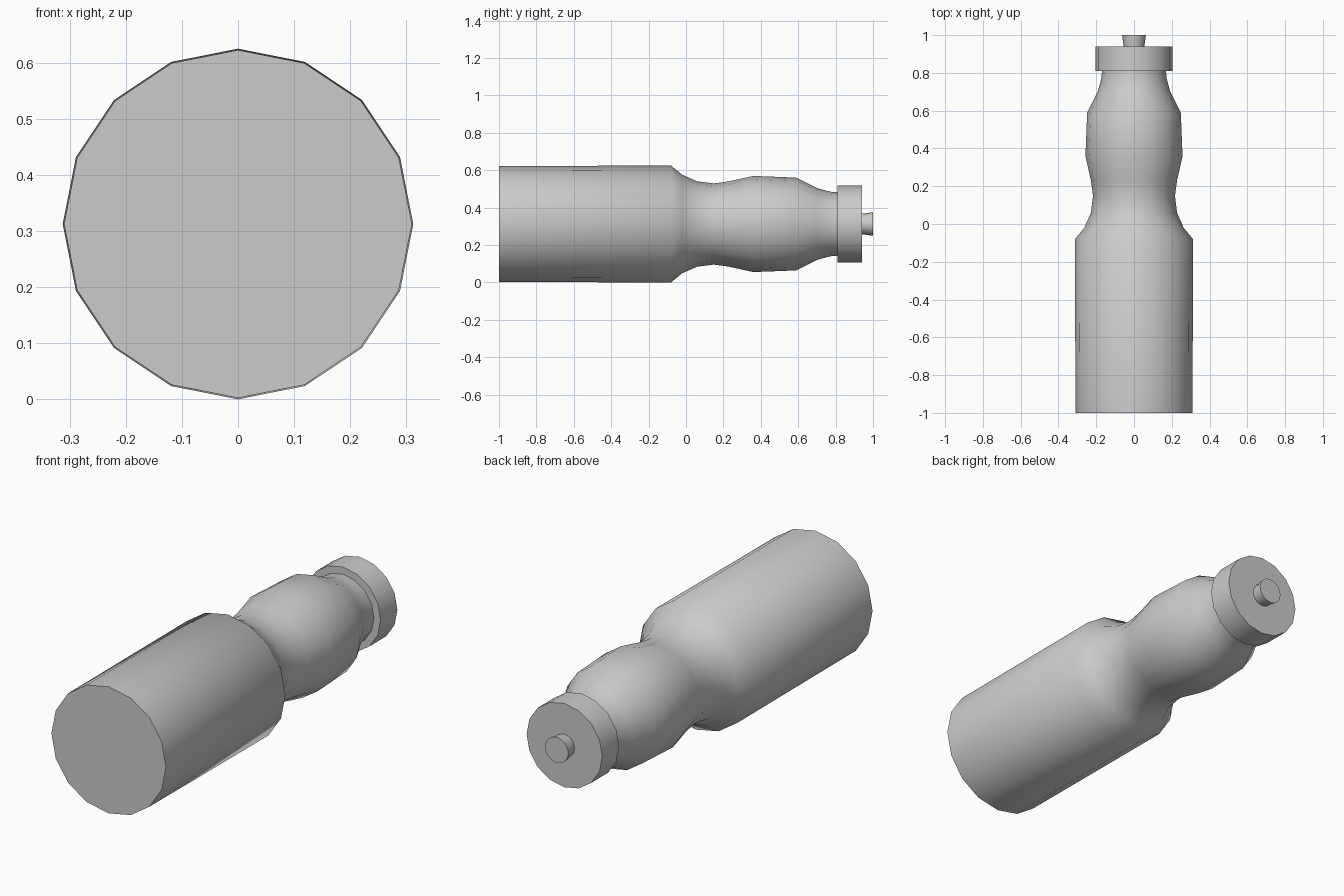
import bpy
import bmesh
from math import cos, sin, tau, radians

if "Cube" in bpy.data.objects:
    bpy.data.objects.remove(bpy.data.objects["Cube"], do_unlink=True)

SIDES = 16
AXIS_Z = 0.3125

grey = bpy.data.materials.new("plain grey")
grey.use_nodes = True
colour = (0.6, 0.6, 0.6, 1)
grey.diffuse_color = colour
grey.node_tree.nodes["Principled BSDF"].inputs["Base Color"].default_value = colour


def lathe(name, profile, cap_ends=True):
    """Turn (y, radius) points about the bottle's long axis."""
    bm = bmesh.new()
    rings = []
    for y, r in profile:
        angles = [tau * i / SIDES for i in range(SIDES)]
        rings.append([bm.verts.new((r * cos(a), y, AXIS_Z + r * sin(a))) for a in angles])
    for a, b in zip(rings, rings[1:]):
        for i in range(SIDES):
            j = (i + 1) % SIDES
            bm.faces.new((a[i], a[j], b[j], b[i]))
    if cap_ends:
        bm.faces.new(rings[0])
        bm.faces.new(rings[-1])
    bmesh.ops.recalc_face_normals(bm, faces=bm.faces)
    mesh = bpy.data.meshes.new(name)
    bm.to_mesh(mesh)
    bm.free()
    obj = bpy.data.objects.new(name, mesh)
    bpy.context.collection.objects.link(obj)
    mesh.materials.append(grey)
    bpy.ops.object.select_all(action="DESELECT")
    obj.select_set(True)
    bpy.context.view_layer.objects.active = obj
    bpy.ops.object.shade_smooth_by_angle(angle=radians(55))
    return obj


# Bottle with a wide base, a pinched waist and a rounded grip
lathe("bottle_body", [
    (-1.0, 0.31), (-0.08, 0.3125), (-0.02, 0.263), (0.06, 0.228),
    (0.15, 0.217), (0.23, 0.228), (0.36, 0.257), (0.59, 0.248),
    (0.70, 0.192), (0.77, 0.173), (0.815, 0.169),
])

# Screw cap
lathe("screw_cap", [(0.81, 0.205), (0.94, 0.205)])

# Drinking spout, flaring slightly to the tip
lathe("spout", [(0.935, 0.054), (1.0, 0.063)])
